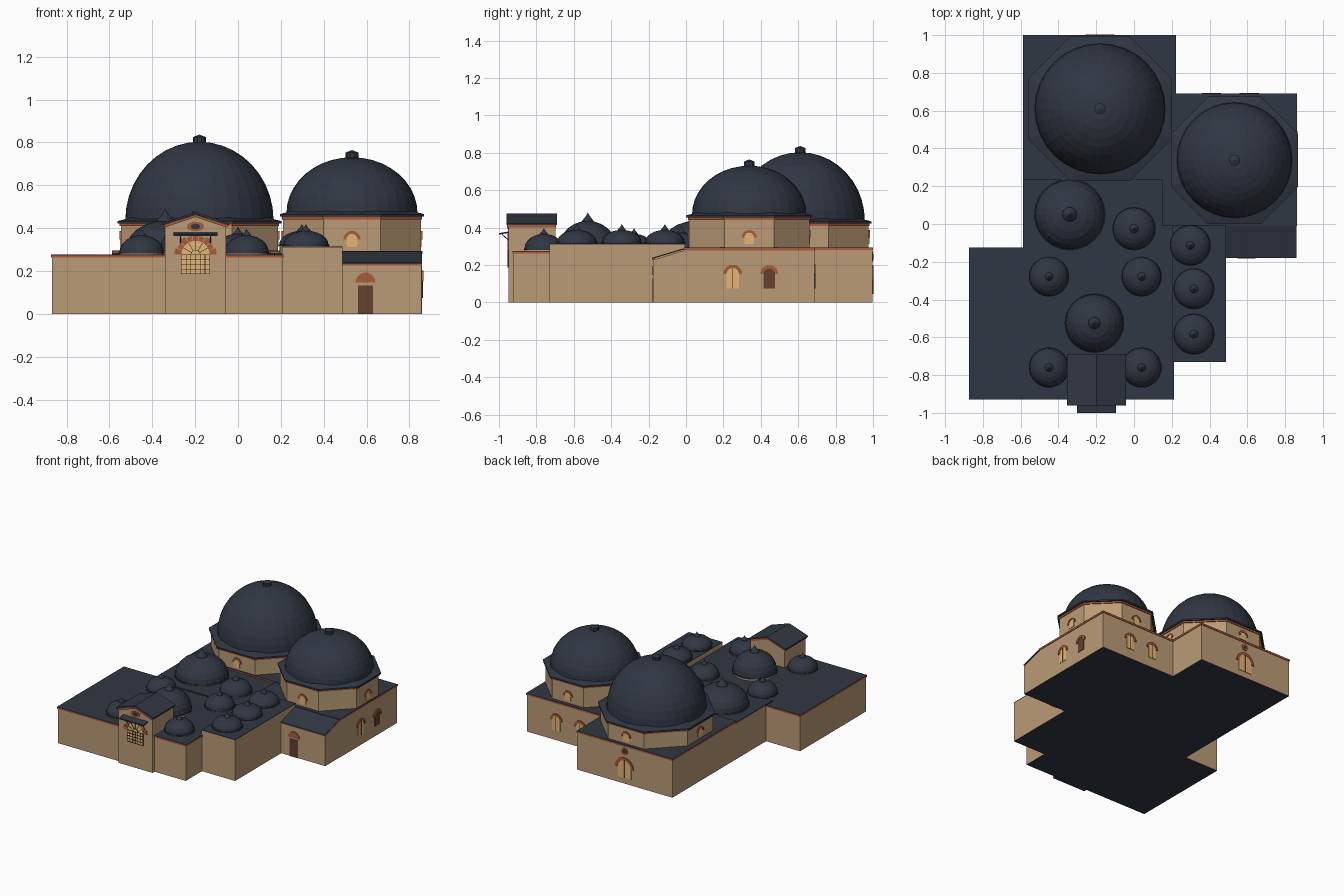
import bpy, bmesh, math
from mathutils import Matrix, Vector

if "Cube" in bpy.data.objects:
    bpy.data.objects.remove(bpy.data.objects["Cube"])


def material(name, rgb):
    m = bpy.data.materials.new(name)
    m.diffuse_color = (*rgb, 1)
    m.use_nodes = True
    m.node_tree.nodes["Principled BSDF"].inputs["Base Color"].default_value = m.diffuse_color
    return m


SLATE = material("slate lead", (0.030, 0.038, 0.056))
STONE = material("tan stone", (0.50, 0.33, 0.182))
BRICK = material("red brick", (0.40, 0.105, 0.042))
GLASS = material("amber glass", (0.78, 0.47, 0.175))
WOOD = material("brown wood", (0.13, 0.052, 0.025))
IRON = material("dark iron", (0.014, 0.016, 0.021))


def finish(name, bm, mat):
    """Make the object; faces lying on the ground get the dark slate."""
    bmesh.ops.recalc_face_normals(bm, faces=bm.faces)
    for face in bm.faces:
        if face.normal.z < -0.99 and face.calc_center_median().z < 0.001:
            face.material_index = 1
    me = bpy.data.meshes.new(name)
    bm.to_mesh(me)
    bm.free()
    me.materials.append(mat)
    me.materials.append(SLATE)
    ob = bpy.data.objects.new(name, me)
    bpy.context.collection.objects.link(ob)
    return ob


def prism(name, pts, frame, lo, hi, mat):
    """Extrude a 2D outline from lo to hi along the frame's third axis."""
    bm = bmesh.new()
    a = [bm.verts.new(frame @ Vector((u, v, lo))) for u, v in pts]
    b = [bm.verts.new(frame @ Vector((u, v, hi))) for u, v in pts]
    bm.faces.new(a)
    bm.faces.new(b)
    for i in range(len(pts)):
        j = (i + 1) % len(pts)
        bm.faces.new((a[i], a[j], b[j], b[i]))
    return finish(name, bm, mat)


def box(name, x0, x1, y0, y1, z0, z1, mat):
    return prism(name, [(x0, y0), (x1, y0), (x1, y1), (x0, y1)], Matrix(), z0, z1, mat)


def lathe(name, x, y, profile, n, mat, turn=0.0):
    """Closed surface of revolution from (radius, z) pairs."""
    bm = bmesh.new()
    rings = []
    for r, z in profile:
        if r == 0:
            rings.append([bm.verts.new((x, y, z))] * n)
        else:
            rings.append([bm.verts.new((x + r * math.cos(turn + math.tau * i / n),
                                        y + r * math.sin(turn + math.tau * i / n), z)) for i in range(n)])
    for a, b in zip(rings, rings[1:]):
        for i in range(n):
            j = (i + 1) % n
            bm.faces.new(list(dict.fromkeys((a[i], a[j], b[j], b[i]))))
    if profile[0][0]:
        bm.faces.new(rings[0])
    if profile[-1][0]:
        bm.faces.new(rings[-1])
    return finish(name, bm, mat)


def wall_frame(x, y, z, degrees):
    """Frame on a wall: right, up, outward normal."""
    a = math.radians(degrees)
    c, s = math.cos(a), math.sin(a)
    return Matrix(((-s, 0, c, x), (c, 0, s, y), (0, 1, 0, z), (0, 0, 0, 1)))


def arc(r, cz, n=10, a0=0.0, a1=math.pi):
    return [(r * math.cos(a0 + (a1 - a0) * i / n), cz + r * math.sin(a0 + (a1 - a0) * i / n)) for i in range(n + 1)]


def arched_window(name, frame, half, rect, mat, rim, mullion=False):
    """Arched pane standing on the frame's origin, with a brick arch above."""
    prism(name + "_pane", [(-half, 0), (half, 0)] + arc(half, rect), frame, -0.003, 0.004, mat)
    prism(name + "_brick_arch", arc(half + rim, rect) + arc(half, rect)[::-1], frame, -0.003, 0.007, BRICK)
    if mullion:
        prism(name + "_mullion", [(-.0015, 0), (.0015, 0), (.0015, rect + half), (-.0015, rect + half)],
              frame, 0.003, 0.006, IRON)


def dome_profile(r, z, rise, n=8):
    return [(r * math.cos(math.pi / 2 * i / n), z + rise * math.sin(math.pi / 2 * i / n)) for i in range(n)] + [(0, z + rise)]


def hall(name, x0, x1, y0, y1, top):
    box(name + "_walls", x0 + .004, x1 - .004, y0 + .004, y1 - .004, 0, top - .014, STONE)
    box(name + "_brick_cornice", x0, x1, y0, y1, top - .014, top - .003, BRICK)
    box(name + "_flat_roof", x0, x1, y0, y1, top - .003, top, SLATE)


def great_dome(name, x, y, apothem, eave, r, rise):
    """Octagonal drum with windows, sloped eave, dome and cap."""
    k, t = 1 / math.cos(math.pi / 8), math.pi / 8
    w = apothem - .016
    lathe(name + "_drum", x, y, [(w * k, .28), (w * k, eave - .01)], 8, STONE, t)
    lathe(name + "_drum_brick_band", x, y, [((w + .006) * k, eave - .016), ((w + .006) * k, eave)], 8, BRICK, t)
    lathe(name + "_eave", x, y, [(apothem * k, eave - .003), (apothem * k, eave + .008),
                                 (r * .98, eave + .026)], 8, SLATE, t)
    z = eave + .012
    lathe(name + "_dome", x, y, dome_profile(r, z, rise, 10), 32, SLATE)
    top = z + rise
    lathe(name + "_cap", x, y, [(.03, top - .02), (.03, top + .022), (0, top + .034)], 10, SLATE)
    for i in range(4):
        a = math.pi / 2 * i
        arched_window(f"{name}_drum_window_{i}", wall_frame(x + w * math.cos(a), y + w * math.sin(a), .313, 90 * i),
                      .026, .034, GLASS, .014)


def small_dome(name, x, y, r, z, rise):
    lathe(name + "_ring", x, y, [(r * .96, z - .03), (r * .96, z + .006)], 24, STONE)
    lathe(name + "_eave", x, y, [(r, z + .005), (r, z + .012)], 24, SLATE)
    lathe(name + "_shell", x, y, dome_profile(r * .97, z + .011, rise, 6), 24, SLATE)
    t, f = z + .011 + rise, r * .22
    lathe(name + "_finial", x, y, [(f, t - .012), (f * .9, t + .002), (f * .35, t + f * .7), (0, t + f * 1.3)], 10, SLATE)


# Two great halls
hall("north_hall", -.587, .222, .235, 1.0, .295)
hall("east_hall", .15, .862, -.01, .69, .293)
great_dome("north_hall", -.18, .61, .382, .425, .346, .366)
great_dome("east_hall", .532, .338, .337, .457, .306, .262)

# Low blocks
box("middle_block", -.583, .21, -.2, .24, 0, .276, STONE)
box("middle_block_roof", -.587, .21, -.2, .24, .276, .283, SLATE)
hall("front_block", -.873, .212, -.928, -.125, .276)
box("side_block", .205, .487, -.73, -.005, 0, .310, STONE)
box("side_block_roof", .205, .488, -.731, -.005, .310, .314, SLATE)

# Small domes: x, y, radius, base, rise
DOMES = [(-.34, .05, .19, .285, .14), (0, -.025, .115, .283, .08), (-.45, -.278, .107, .276, .08),
         (.04, -.278, .107, .276, .08), (-.45, -.76, .107, .276, .08), (.04, -.76, .107, .276, .08),
         (-.21, -.525, .158, .285, .14), (.298, -.113, .109, .311, .066), (.317, -.343, .109, .311, .066),
         (.317, -.583, .109, .311, .066)]
for i, d in enumerate(DOMES):
    small_dome(f"small_dome_{i}", *d)

# Lean-to porch of the east hall (profile runs in y and z)
side = wall_frame(0, 0, 0, 0)
prism("lean_to_walls", [(-.176, 0), (.01, 0), (.01, .285), (-.176, .227)], side, .47, .857, STONE)
prism("lean_to_cornice", [(-.179, .226), (-.165, .226), (-.165, .238), (-.179, .234)], side, .47, .858, BRICK)
prism("lean_to_roof", [(-.181, .233), (.0, .287), (.0, .293), (-.181, .239)], side, .47, .859, SLATE)
f = wall_frame(.595, -.176, 0, -90)
prism("lean_to_door", [(-.034, 0), (.034, 0), (.034, .132), (-.034, .132)], f, -.003, .004, WOOD)
prism("lean_to_door_arch", arc(.047, .146), f, -.003, .006, BRICK)

# Hall windows
arched_window("east_window", wall_frame(.858, .25, .075, 0), .033, .076, GLASS, .018, True)
arched_window("east_shutter", wall_frame(.858, .445, .075, 0), .03, .076, WOOD, .018)
for i, x in enumerate((.41, .61)):
    arched_window(f"back_window_{i}", wall_frame(x, .686, .075, 90), .033, .076, GLASS, .018, True)
f = wall_frame(-.18, .996, .045, 90)
arched_window("north_window", f, .058, .075, GLASS, .02, True)
prism("north_oculus", arc(.027, .2, 14, 0, math.tau * 14 / 15), f, -.003, .005, BRICK)
prism("north_oculus_pane", arc(.015, .2, 14, 0, math.tau * 14 / 15), f, -.003, .0058, SLATE)

# Gabled entrance
CX = -.198
f = wall_frame(CX, -.948, 0, -90)
prism("entrance_walls", [(-.143, 0), (.143, 0), (.143, .413), (0, .458), (-.143, .413)], f, -.25, 0, STONE)
prism("entrance_brick_trim", [(-.148, .402), (0, .452), (.148, .402), (.148, .416), (0, .464), (-.148, .416)],
      f, -.253, .008, BRICK)
prism("entrance_gable_roof", [(-.156, .414), (0, .466), (.156, .414), (.156, .423), (0, .476), (-.156, .423)],
      f, -.259, .012, SLATE)
oval = [(.04 * u, .408 + .022 * v) for u, v in arc(1, 0, 15, 0, math.tau * 15 / 16)]
prism("entrance_oculus_brick", oval, f, -.003, .005, BRICK)
prism("entrance_oculus_pane", [(u * .55, .408 + (v - .408) * .55) for u, v in oval], f, -.003, .007, SLATE)

# Entrance window with brick wedges and iron bars
R, SPRING, SILL = .066, .275, .187
prism("entrance_window_pane", [(-R, SILL), (R, SILL)] + arc(R, SPRING, 14), f, -.003, .003, GLASS)
for i in range(9):
    a, b = math.pi * (i + .06) / 9, math.pi * (i + .94) / 9
    out = R + (.033 if i % 2 == 0 else .024)
    prism(f"entrance_arch_brick_{i}", arc(out, SPRING, 2, a, b) + arc(R, SPRING, 2, a, b)[::-1], f, -.003, .006, BRICK)


def bar(name, p, q, w=.0012):
    p, q = Vector(p), Vector(q)
    n = Vector((p.y - q.y, q.x - p.x)).normalized() * w
    prism(name, [p + n, p - n, q - n, q + n], f, .002, .006, IRON)


for i in range(7):
    u = -R + i * R / 3
    bar(f"window_bar_upright_{i}", (u, SILL), (u, SPRING))
for i in range(5):
    v = SILL + i * (SPRING - SILL) / 4
    bar(f"window_bar_cross_{i}", (-R, v), (R, v))
for i in range(1, 6):
    a = math.pi * i / 6
    bar(f"window_bar_ray_{i}", (.022 * math.cos(a), SPRING + .022 * math.sin(a)),
        (R * math.cos(a), SPRING + R * math.sin(a)))
prism("window_bar_arc", arc(.0232, SPRING) + arc(.0208, SPRING)[::-1], f, .002, .006, IRON)

# Awning over the window, with small struts
prism("awning", [(-1.0, .363), (-.945, .372), (-.945, .38), (-1.0, .371)], side, CX - .103, CX + .103, SLATE)
for i, s in enumerate((-1, 1)):
    x = CX + .07 * s
    prism(f"awning_strut_{i}", [(-.987, .364), (-.982, .366), (-.945, .333), (-.945, .327)],
          side, x - .002, x + .002, IRON)
